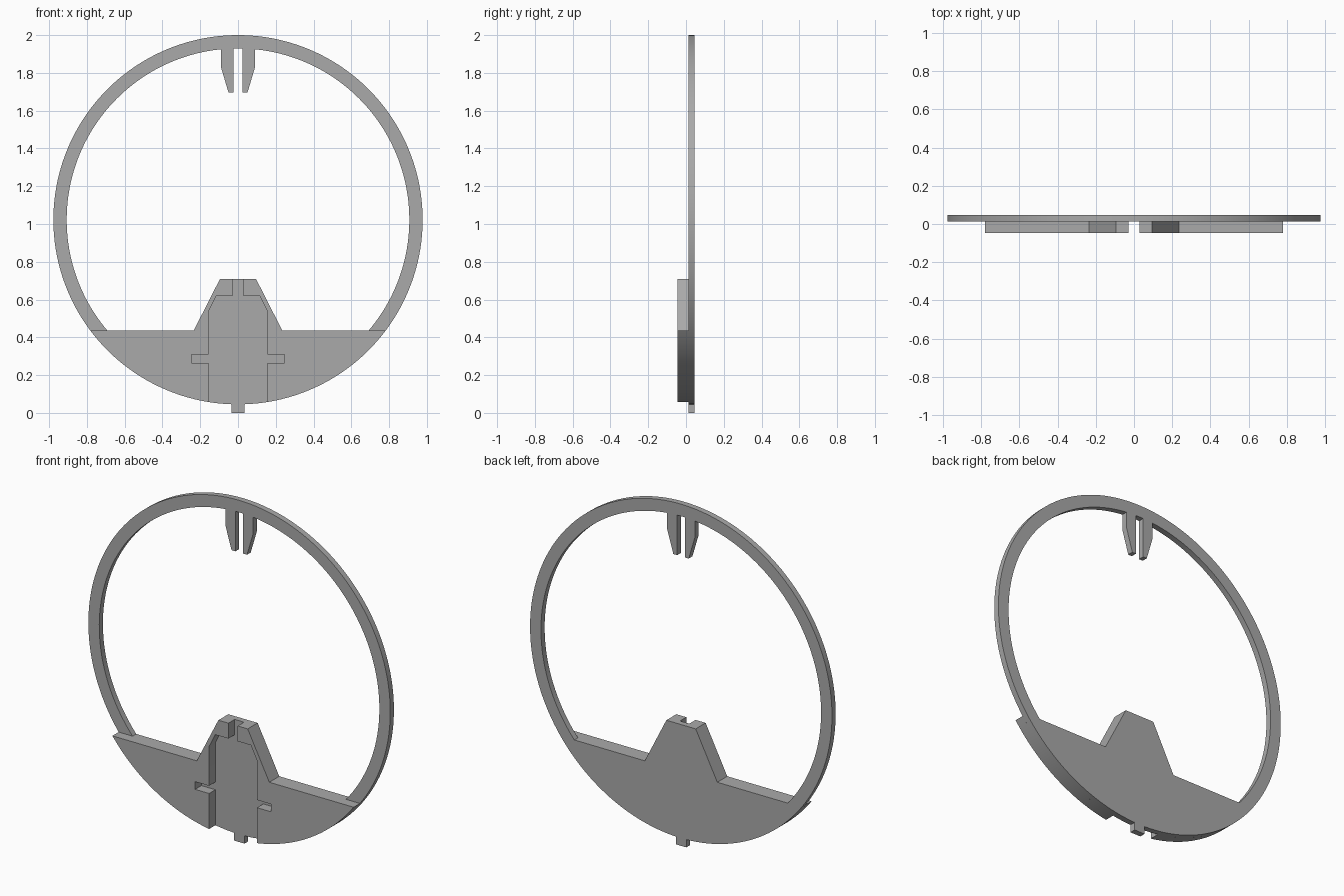
import bpy
import bmesh
from math import sin, cos, asin, pi, radians

cube = bpy.data.objects.get("Cube")
if cube:
    bpy.data.objects.remove(cube, do_unlink=True)

grey = bpy.data.materials.new("plain grey")
grey.use_nodes = True
grey.diffuse_color = (0.4, 0.4, 0.4, 1)
grey.node_tree.nodes["Principled BSDF"].inputs["Base Color"].default_value = (0.4, 0.4, 0.4, 1)

CENTRE = 1.0225      # height of the ring centre
OUTER = 0.9775
INNER = 0.907
DECK = 0.435         # height of the flat top of the base
FRONT, MIDDLE, BACK = -0.046, 0.012, 0.046


def arc(radius, start, end, steps):
    """Points on a circle; angles run from straight down, towards +x."""
    return [(radius * sin(start + (end - start) * i / steps),
             CENTRE - radius * cos(start + (end - start) * i / steps))
            for i in range(steps + 1)]


def mirrored(half):
    """Complete a right-hand outline with its left-hand copy."""
    return half + [(-x, z) for x, z in reversed(half)]


def angle_at(radius, z):
    return asin((z - CENTRE) / radius) + pi / 2


def plate(name, loops, y0, y1):
    """Fill the outlines (inner ones are holes) and extrude along y."""
    bm = bmesh.new()
    edges = []
    for loop in loops:
        verts = [bm.verts.new((x, y0, z)) for x, z in loop]
        edges += [bm.edges.new((v, verts[i - 1])) for i, v in enumerate(verts)]
    bmesh.ops.triangle_fill(bm, edges=edges, use_beauty=True)
    out = bmesh.ops.extrude_face_region(bm, geom=bm.faces[:], use_keep_orig=True)
    moved = [g for g in out["geom"] if isinstance(g, bmesh.types.BMVert)]
    bmesh.ops.translate(bm, verts=moved, vec=(0, y1 - y0, 0))
    bmesh.ops.recalc_face_normals(bm, faces=bm.faces[:])
    mesh = bpy.data.meshes.new(name)
    bm.to_mesh(mesh)
    bm.free()
    mesh.materials.append(grey)
    obj = bpy.data.objects.new(name, mesh)
    bpy.context.collection.objects.link(obj)
    bpy.ops.object.select_all(action="DESELECT")
    obj.select_set(True)
    bpy.context.view_layer.objects.active = obj
    bpy.ops.object.shade_smooth_by_angle(angle=radians(30))
    return obj


# Ring frame: outer circle with bottom tab, and one opening whose
# outline includes the base hump and the two hanging prongs
tab = 0.034
rim = mirrored([(tab, 0)] + arc(OUTER, asin(tab / OUTER), pi - 0.01, 90))
hump = [(0.095, 0.71), (0.235, DECK)]
prong = [(0.09, 1.83), (0.05, 1.695), (0.025, 1.695)]
opening = mirrored(
    hump
    + arc(INNER, angle_at(INNER, DECK), pi - asin(0.09 / INNER), 70)
    + prong
    + arc(INNER, pi - asin(0.025 / INNER), pi - 0.005, 2))
plate("ring_frame", [rim, opening], MIDDLE, BACK)

# Raised front halves of the base, leaving a stepped pocket between them
pocket = [(0.03, 0.71), (0.03, 0.62), (0.115, 0.62), (0.155, 0.54),
          (0.155, 0.31), (0.245, 0.31), (0.245, 0.265), (0.155, 0.265)]
cheek = (pocket
         + arc(OUTER, asin(0.155 / OUTER), angle_at(OUTER, DECK), 40)
         + list(reversed(hump)))
for name, side in (("left_base_block", 1), ("right_base_block", -1)):
    plate(name, [[(x * side, z) for x, z in cheek]], FRONT, MIDDLE)
